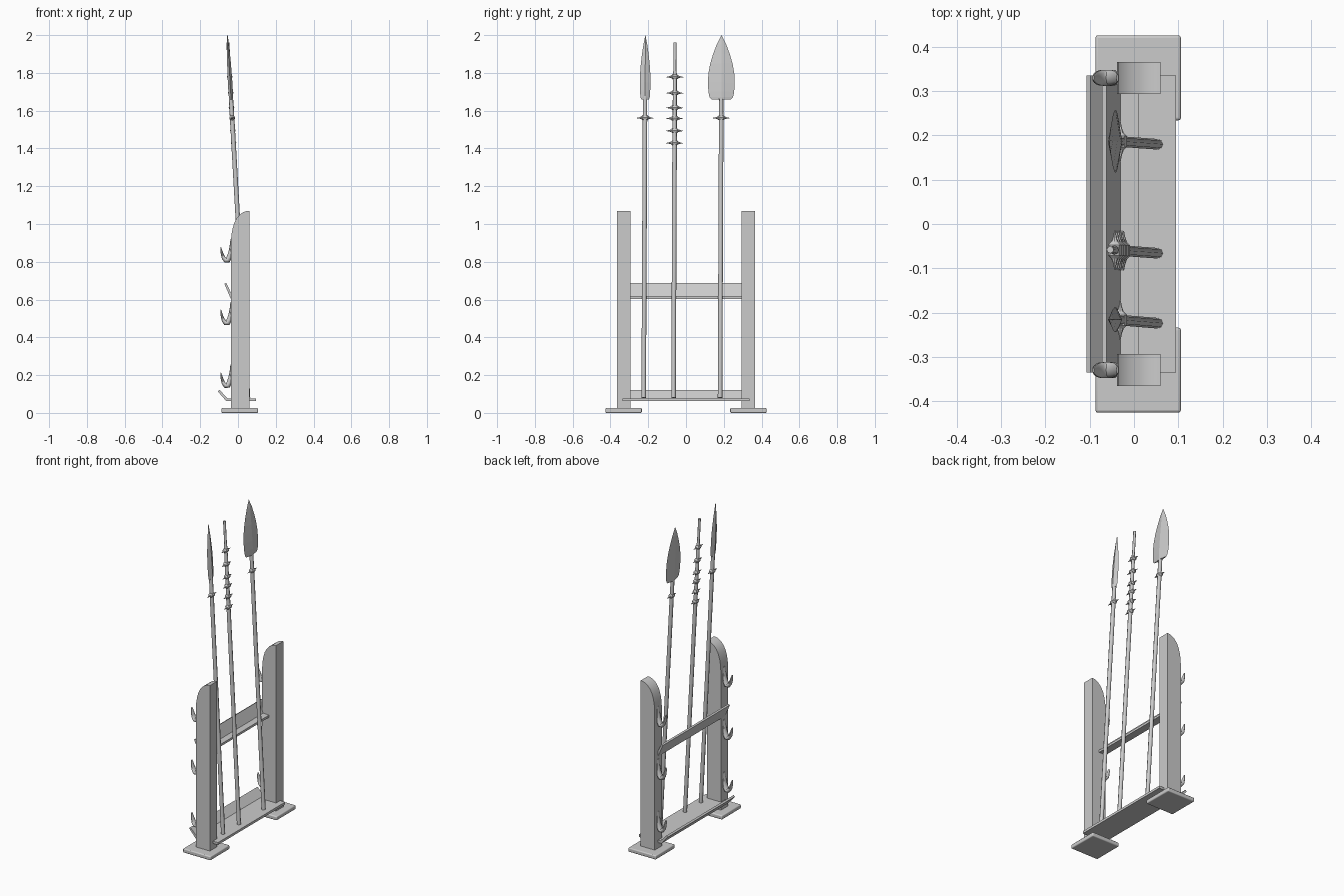
import bpy, bmesh
from math import cos, sin, pi
from mathutils import Vector

if "Cube" in bpy.data.objects:
    bpy.data.objects.remove(bpy.data.objects["Cube"])


def finish(name, bm, smooth=None, bevel=0):
    bmesh.ops.recalc_face_normals(bm, faces=bm.faces)
    me = bpy.data.meshes.new(name)
    bm.to_mesh(me)
    bm.free()
    ob = bpy.data.objects.new(name, me)
    bpy.context.collection.objects.link(ob)
    if bevel:
        mod = ob.modifiers.new("Bevel", "BEVEL")
        mod.width, mod.segments = bevel, 3
    if smooth:
        bpy.ops.object.select_all(action="DESELECT")
        ob.select_set(True)
        bpy.context.view_layer.objects.active = ob
        bpy.ops.object.shade_smooth_by_angle(angle=smooth)
    return ob


def extrude_y(name, profile, y0, y1, smooth=None, bevel=0):
    """Extrude an x-z outline from y0 to y1."""
    bm = bmesh.new()
    face = bm.faces.new([bm.verts.new((x, y0, z)) for x, z in profile])
    ext = bmesh.ops.extrude_face_region(bm, geom=[face])["geom"]
    verts = [v for v in ext if isinstance(v, bmesh.types.BMVert)]
    bmesh.ops.translate(bm, verts=verts, vec=(0, y1 - y0, 0))
    return finish(name, bm, smooth, bevel)


def loft(name, rings, n, smooth=None):
    """Skin n-sided rings, each (centre, half axis a, half axis b)."""
    bm = bmesh.new()
    loops = [[bm.verts.new(c + a * cos(2 * pi * i / n) + b * sin(2 * pi * i / n))
              for i in range(n)] for c, a, b in rings]
    for p, q in zip(loops, loops[1:]):
        for i in range(n):
            j = (i + 1) % n
            bm.faces.new((p[i], p[j], q[j], q[i]))
    bm.faces.new(loops[0])
    bm.faces.new(loops[-1])
    return finish(name, bm, smooth)


Y = Vector((0, 1, 0))

# Posts with rounded tops, foot plates and hooks, one set per side
POST = [(-0.038, 0.02), (0.06, 0.02), (0.06, 1.07), (0.045, 1.069), (0.027, 1.062),
        (0.01, 1.05), (-0.006, 1.032), (-0.019, 1.008), (-0.029, 0.975),
        (-0.035, 0.94), (-0.038, 0.89)]
PLATE = [(-0.087, 0), (0.106, 0), (0.106, 0.026), (-0.087, 0.026)]
# Hook path: x, z, half thickness, half width
HOOK = [(-0.037, 0.920, 0.003, 0.008), (-0.039, 0.885, 0.005, 0.013),
        (-0.042, 0.850, 0.009, 0.016), (-0.046, 0.825, 0.014, 0.018),
        (-0.054, 0.809, 0.015, 0.019), (-0.066, 0.808, 0.013, 0.019),
        (-0.076, 0.820, 0.010, 0.018), (-0.084, 0.842, 0.007, 0.015),
        (-0.089, 0.862, 0.005, 0.011), (-0.092, 0.879, 0.002, 0.005)]
for side, s in (("left", -1), ("right", 1)):
    extrude_y("post_" + side, POST, s * 0.33 - 0.036, s * 0.33 + 0.036, 0.6)
    extrude_y("foot_plate_" + side, PLATE, s * 0.33 - 0.096, s * 0.33 + 0.096, 0.6, 0.006)
    for k in range(3):
        pts = [Vector((x, s * 0.33, z - 0.332 * k)) for x, z, _, _ in HOOK]
        rings = []
        for i, p in enumerate(pts):
            t = (pts[min(i + 1, len(pts) - 1)] - pts[max(i - 1, 0)]).normalized()
            rings.append((p, t.cross(Y) * HOOK[i][2], Y * HOOK[i][3]))
        loft(f"hook_{side}_{k + 1}", rings, 10, 0.9)

# Bottom tray and middle rail: bent plates with a sloped front lip
extrude_y("bottom_tray", [(0.095, 0.062), (0.095, 0.077), (-0.055, 0.077), (-0.098, 0.122),
                          (-0.107, 0.114), (-0.062, 0.062)], -0.335, 0.335)
extrude_y("middle_rail", [(0.01, 0.604), (0.01, 0.618), (-0.03, 0.620), (-0.062, 0.688),
                          (-0.072, 0.683), (-0.038, 0.604)], -0.335, 0.335)


# Spears, leaning forward
def make_spear(name, y0, y1, shaft, blade=None, guards=()):
    base, tip = Vector((0.053, y0, 0.08)), Vector((-0.056, y1, 2.0))
    d = (tip - base).normalized()
    b = (Y - d * Y.dot(d)).normalized()
    a = b.cross(d)

    def at(z):
        return base.lerp(tip, (z - 0.08) / 1.92)

    loft(name + "_shaft", [(at(z), a * r, b * r) for z, r in shaft], 8, 0.9)
    if blade:
        loft(name + "_blade", [(at(z), b * w, a * t) for z, w, t in blade], 4)
    for k, z in enumerate(guards):
        # Crossways barb, thick in the middle and pointed at both ends
        prof = [(-0.045, 0.001), (-0.03, 0.004), (-0.019, 0.008), (-0.012, 0.015),
                (0.012, 0.015), (0.019, 0.008), (0.03, 0.004), (0.045, 0.001)]
        loft(f"{name}_barb_{k + 1}",
             [(at(z) + b * u - d * abs(u) * 0.05, a * r, d * r * 0.9) for u, r in prof], 8)


LEAF = [(1.660, 0.72, 0.010), (1.672, 0.88, 0.011), (1.70, 0.96, 0.012), (1.75, 1.0, 0.012),
        (1.80, 0.96, 0.011), (1.85, 0.83, 0.010), (1.90, 0.62, 0.008), (1.95, 0.36, 0.006),
        (2.0, 0.01, 0.001)]
PLAIN = [(0.08, 0.012), (1.55, 0.012), (1.70, 0.011), (1.84, 0.005)]
make_spear("narrow_spear", -0.224, -0.215, PLAIN,
           [(z, w * 0.028, t) for z, w, t in LEAF], [1.563])
make_spear("broad_spear", 0.180, 0.188, PLAIN,
           [(z, w * 0.071, t) for z, w, t in LEAF], [1.563])
make_spear("barbed_spear", -0.066, -0.058,
           [(0.08, 0.012), (1.40, 0.012), (1.80, 0.010), (1.81, 0.008), (1.96, 0.008)],
           None, [1.43, 1.495, 1.56, 1.617, 1.695, 1.78])
